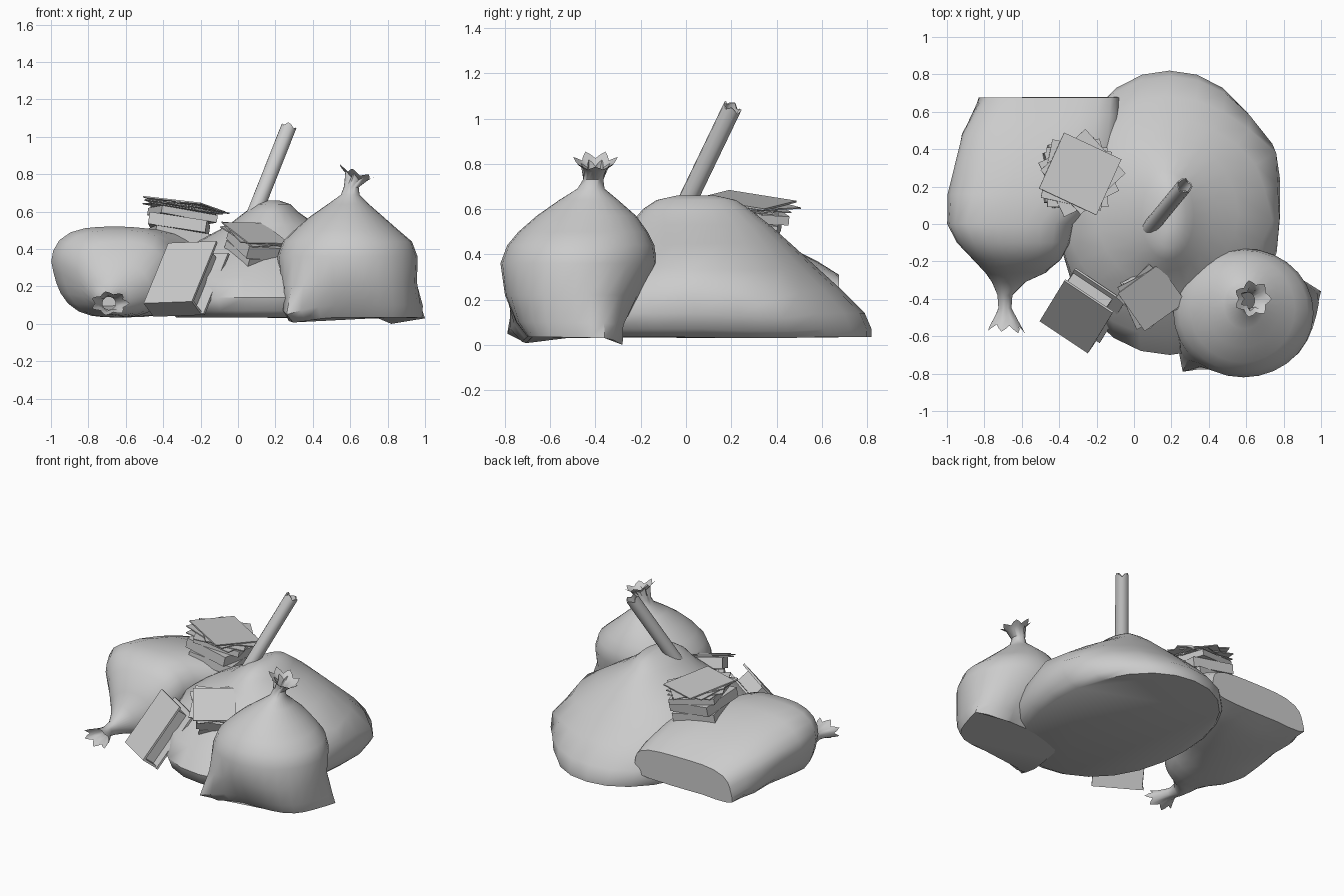
import bpy, bmesh, math, random
from mathutils import Vector, Matrix, Euler

if "Cube" in bpy.data.objects:
    bpy.data.objects.remove(bpy.data.objects["Cube"])

random.seed(4)


def finish(bm, name, angle=40):
    bmesh.ops.recalc_face_normals(bm, faces=bm.faces)
    me = bpy.data.meshes.new(name)
    bm.to_mesh(me)
    bm.free()
    ob = bpy.data.objects.new(name, me)
    bpy.context.collection.objects.link(ob)
    bpy.ops.object.select_all(action='DESELECT')
    ob.select_set(True)
    bpy.context.view_layer.objects.active = ob
    bpy.ops.object.shade_smooth_by_angle(angle=math.radians(angle))
    return ob


def loft(name, rings, place, pulls=(), n=22, cap_end=False, rim=None):
    """Rings are (t, u0, u1, v0, v1, squareness); place maps (u, v, t) to xyz."""
    bm = bmesh.new()
    loops = []
    for t, u0, u1, v0, v1, p in rings:
        loop = []
        for i in range(n):
            a = 2 * math.pi * i / n
            c, s = math.cos(a), math.sin(a)
            k = (abs(c) ** p + abs(s) ** p) ** (-1 / p)
            loop.append(bm.verts.new(place((u0 + u1) / 2 + (u1 - u0) / 2 * c * k,
                                           (v0 + v1) / 2 + (v1 - v0) / 2 * s * k, t)))
        loops.append(loop)
    for a, b in zip(loops, loops[1:]):
        for i in range(n):
            bm.faces.new((a[i], a[(i + 1) % n], b[(i + 1) % n], b[i]))
    bm.faces.new(loops[0])
    if cap_end:
        bm.faces.new(loops[-1])
    # pinched corners and dents: move the nearest vertex onto a target, with falloff
    for target, radius in pulls:
        target = Vector(target)
        near = min(bm.verts, key=lambda v: (v.co - target).length).co.copy()
        for v in bm.verts:
            d = (v.co - near).length / radius
            if d < 1:
                v.co += (target - near) * (1 - d) ** 1.5
    # gathered, ragged mouth of a tied bag
    if rim:
        rim(loops)
    return finish(bm, name, 50)


# central heap
loft("central_mound", [
    (.035, -.33, .71, -.62, .82, 2.1),
    (.07, -.37, .75, -.68, .82, 2.1),
    (.14, -.40, .78, -.70, .79, 2.1),
    (.25, -.40, .76, -.60, .68, 2.1),
    (.35, -.36, .69, -.46, .57, 2.0),
    (.45, -.20, .55, -.34, .46, 2.0),
    (.53, -.05, .42, -.25, .37, 2.0),
    (.60, .04, .32, -.19, .28, 2.0),
    (.64, .10, .28, -.13, .22, 2.0),
    (.66, .16, .22, -.04, .13, 2.0)],
    lambda u, v, t: (u, v, t),
    pulls=[((.76, .38, .2), .3), ((.74, .02, .33), .25)],
    n=24, cap_end=True)


# upright tied bag
def upright_rim(loops):
    for loop, r0, amp, dz in ((loops[-2], .055, .012, 0), (loops[-1], .088, .013, .025)):
        for i, v in enumerate(loop):
            a = 2 * math.pi * i / len(loop)
            w = math.cos(7 * a)
            r = r0 + amp * w
            x = r * math.cos(a)
            v.co = (.635 + x, -.40 + r * math.sin(a), .785 - .35 * x + dz + .012 * w)


loft("upright_bag", [
    (.035, .28, .92, -.70, -.32, 3.2),
    (.10, .25, .94, -.75, -.27, 2.7),
    (.22, .23, .95, -.80, -.19, 2.2),
    (.36, .21, .96, -.82, -.13, 2.0),
    (.44, .24, .93, -.79, -.14, 2.0),
    (.50, .30, .86, -.74, -.17, 2.0),
    (.57, .38, .78, -.66, -.22, 2.0),
    (.64, .48, .70, -.56, -.30, 2.0),
    (.69, .55, .65, -.48, -.36, 2.0),
    (.73, .565, .645, -.455, -.365, 2.0),
    (.77, .58, .69, -.45, -.35, 2.0),
    (.81, .53, .73, -.50, -.30, 2.0)],
    lambda u, v, t: (u, v, t),
    pulls=[((1.0, -.36, .03), .25), ((.82, -.28, 0), .15), ((.26, -.79, .05), .22)],
    n=28, rim=upright_rim)


# bag lying on its side, mouth towards the front
def lying_rim(loops):
    for loop, r0, amp, y in ((loops[-2], .06, .01, -.50), (loops[-1], .092, .013, -.56)):
        for i, v in enumerate(loop):
            a = 2 * math.pi * i / len(loop)
            w = math.cos(7 * a)
            r = r0 + amp * w
            v.co = (-.685 + r * math.cos(a), y - .1 * r * math.cos(a) - .018 * w,
                    .11 + .62 * r * math.sin(a))


loft("lying_bag", [
    (.675, -.78, -.09, .10, .31, 3.5),
    (.58, -.86, -.08, .07, .37, 3.0),
    (.48, -.92, -.08, .05, .42, 2.8),
    (.32, -.965, -.08, .04, .475, 2.7),
    (.16, -1.0, -.15, .035, .51, 2.7),
    (.00, -1.0, -.32, .035, .52, 3.0),
    (-.10, -.95, -.34, .035, .50, 3.0),
    (-.19, -.87, -.38, .04, .44, 2.6),
    (-.26, -.795, -.47, .045, .32, 2.1),
    (-.31, -.76, -.58, .05, .23, 2.0),
    (-.38, -.73, -.65, .06, .16, 2.0),
    (-.45, -.725, -.655, .075, .145, 2.0),
    (-.50, -.75, -.63, .07, .15, 2.0),
    (-.56, -.79, -.58, .05, .17, 2.0)],
    # the underside is narrower than the top
    lambda u, v, t: (-.65 + (u + .65) * (1 - .7 * max(0, .33 - v) * (-.2 < t < .4)), t, v),
    pulls=[((-.83, .677, .11), .2), ((-.10, .68, .12), .15)],
    n=28, rim=lying_rim)


def slab(bm, size, mat):
    bmesh.ops.create_cube(bm, size=1, matrix=mat @ Matrix.Diagonal((*size, 1)))


def stack(name, base, tilt, layers):
    """Layers are (width, depth, thickness, yaw in degrees, x shift, y shift)."""
    bm = bmesh.new()
    frame = Matrix.Translation(base) @ Euler([math.radians(a) for a in tilt]).to_matrix().to_4x4()
    z = 0
    for w, d, h, yaw, sx, sy in layers:
        m = Matrix.Translation((sx, sy, z + h / 2)) @ Matrix.Rotation(math.radians(yaw), 4, 'Z')
        slab(bm, (w, d, h), frame @ m)
        z += h + .002
    finish(bm, name, 20)


# pile of paper on the lying bag
stack("paper_stack_back", (-.32, .25, .435), (-5, 9, 0),
      [(.30, .30, .06, 8, 0, 0), (.31, .31, .065, -4, -.01, 0), (.31, .30, .04, 14, 0, .01)] +
      [(.33, .32, .006, y, random.uniform(-.02, .02), random.uniform(-.02, .02))
       for y in (0, 25, -12, 42)] + [(.34, .33, .008, -25, .0, 0)])

# pile of paper leaning on the front of the heap
stack("paper_stack_front", (.055, -.34, .335), (19, 15, 0),
      [(.22, .25, .07, 36, .02, 0), (.23, .26, .07, 30, .02, 0), (.25, .27, .006, 48, -.01, .0),
       (.27, .27, .006, 28, -.01, 0), (.27, .27, .006, 38, 0, 0)])

# book propped against the heap: two covers, spine at the lower end, page block
w = Vector((.27, -.18, .01)).normalized()
h = Vector((.12, .24, .34))
h = (h - w * h.dot(w)).normalized()
nrm = w.cross(h)
frame = Matrix.Translation((-.505, -.52, .11)) @ Matrix((w, h, nrm)).transposed().to_4x4()
bm = bmesh.new()
for (cx, cy, cz), size in (((.155, .205, -.007), (.31, .41, .014)),
                           ((.17, .205, -.110), (.32, .41, .014)),
                           ((.155, .007, -.058), (.31, .014, .11)),
                           ((.14, .195, -.058), (.25, .37, .088))):
    slab(bm, size, frame @ Matrix.Translation((cx, cy, cz)))
finish(bm, "leaning_book", 20)

# hollow broken tube stuck in the heap
a, b = Vector((.06, -.05, .52)), Vector((.27, .205, 1.05))
rot = (b - a).to_track_quat('Z', 'Y').to_matrix()
length, n = (b - a).length, 12
bm = bmesh.new()
loops = []
for r, z, jag in ((.042, 0, 0), (.042, length, 1), (.034, length, 1), (.034, length - .2, 0)):
    loops.append([bm.verts.new(a + rot @ Vector((r * math.cos(i * math.tau / n),
                                                r * math.sin(i * math.tau / n),
                                                z + jag * .010 * (-1, 1, .3)[i % 3])))
                  for i in range(n)])
for p, q in zip(loops, loops[1:]):
    for i in range(n):
        bm.faces.new((p[i], p[(i + 1) % n], q[(i + 1) % n], q[i]))
bm.faces.new(loops[0])
bm.faces.new(loops[-1])
finish(bm, "broken_tube", 40)
